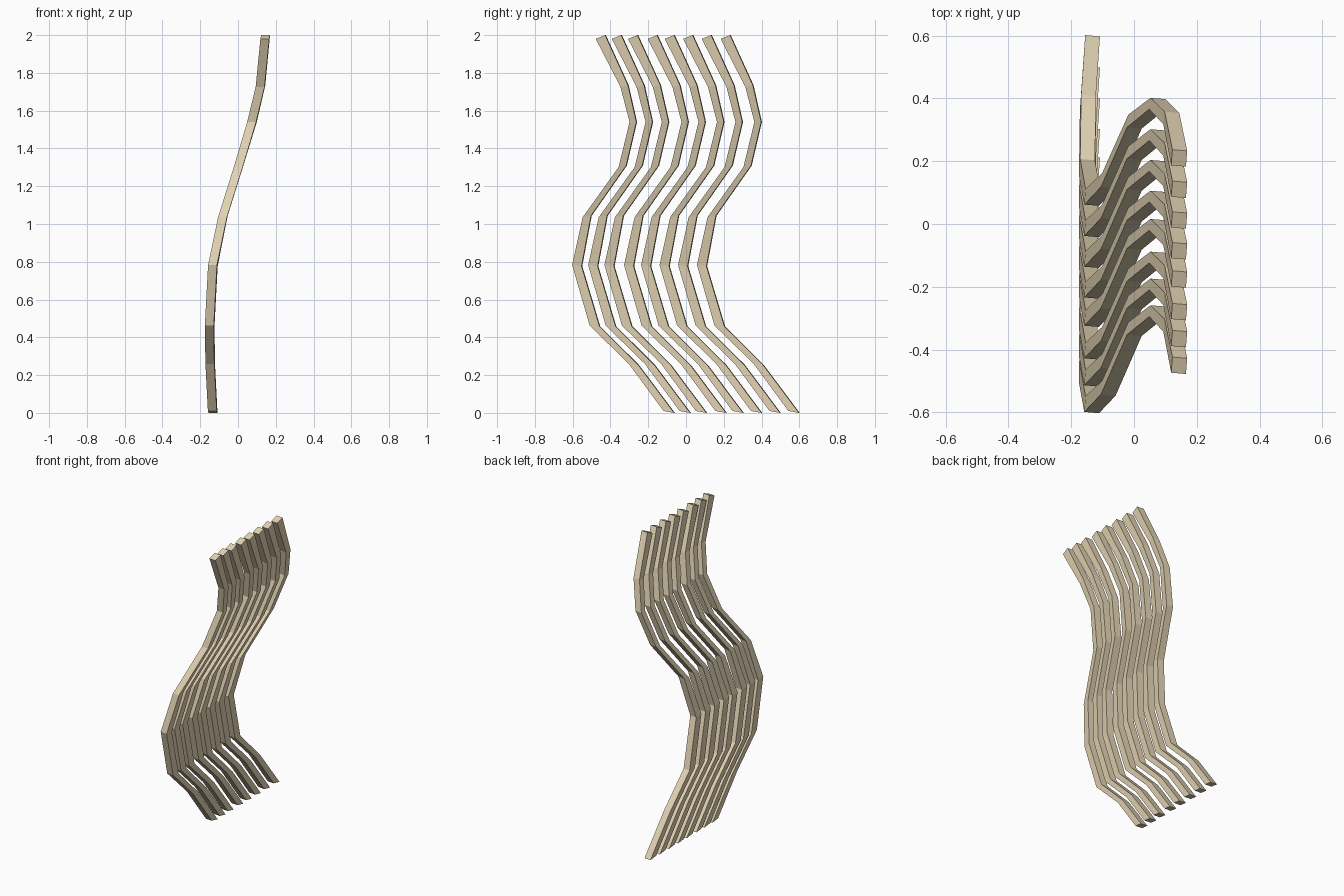
import bpy, bmesh

if "Cube" in bpy.data.objects:
    bpy.data.objects.remove(bpy.data.objects["Cube"])

# Wavy slat rings: centre x, centre y, z, half depth in y, half z tilt
RINGS = [
    (-0.134, 0.572, 0.005, 0.028, -0.005),
    (-0.147, 0.385, 0.257, 0.025, -0.003),
    (-0.150, 0.179, 0.460, 0.026, -0.002),
    (-0.133, 0.085, 0.780, 0.025, -0.003),
    (-0.080, 0.138, 1.040, 0.022, 0.004),
    (0.003, 0.326, 1.305, 0.020, 0.004),
    (0.074, 0.382, 1.540, 0.018, 0.000),
    (0.119, 0.336, 1.730, 0.020, 0.004),
    (0.144, 0.210, 1.990, 0.025, 0.010),
]
OFFSETS = [0, -0.10, -0.198, -0.296, -0.386, -0.49, -0.576, -0.661]
HALF_X = 0.0235
SKEW = 0.002  # slight twist of the section

wood = bpy.data.materials.new("pale_wood")
wood.diffuse_color = (0.76, 0.65, 0.45, 1)
wood.use_nodes = True
wood.node_tree.nodes["Principled BSDF"].inputs["Base Color"].default_value = wood.diffuse_color


def make_slat(name, offset):
    bm = bmesh.new()
    loops = []
    for cx, cy, z, hy, tilt in RINGS:
        loops.append([
            bm.verts.new((cx + sx * HALF_X + sy * SKEW,
                          cy + offset + sy * hy - sx * SKEW,
                          z + sy * tilt))
            for sx, sy in ((-1, -1), (1, -1), (1, 1), (-1, 1))])
    for a, b in zip(loops, loops[1:]):
        for i in range(4):
            j = (i + 1) % 4
            bm.faces.new((a[i], a[j], b[j], b[i]))
    bm.faces.new(loops[0][::-1])
    bm.faces.new(loops[-1])
    bmesh.ops.recalc_face_normals(bm, faces=bm.faces)
    mesh = bpy.data.meshes.new(name)
    bm.to_mesh(mesh)
    bm.free()
    mesh.materials.append(wood)
    bpy.context.collection.objects.link(bpy.data.objects.new(name, mesh))


# Row of parallel slats
for n, off in enumerate(OFFSETS, 1):
    make_slat(f"wavy_slat_{n}", off)
